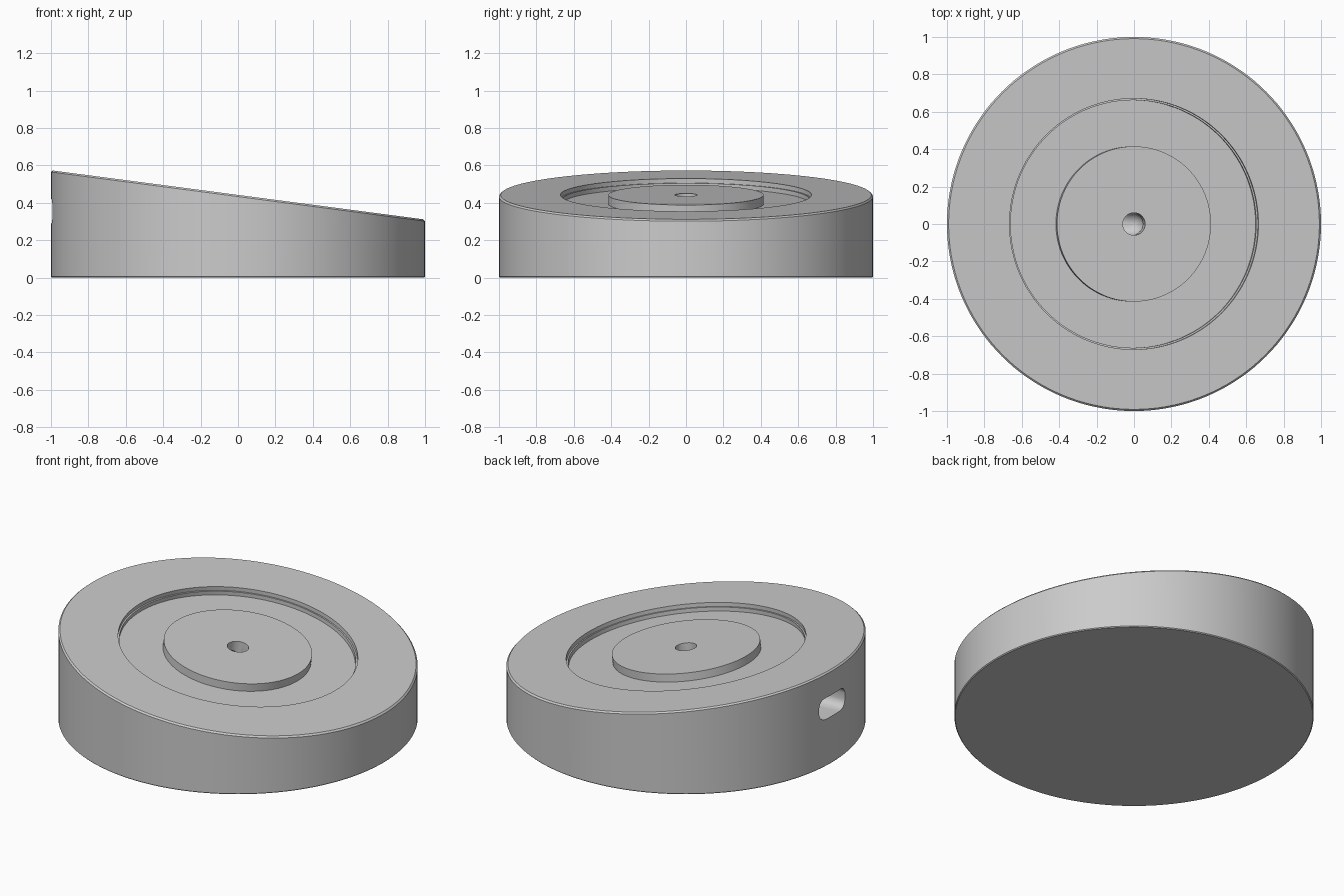
import bpy, bmesh, math
from mathutils import Matrix, Vector

if "Cube" in bpy.data.objects:
    bpy.data.objects.remove(bpy.data.objects["Cube"])

TILT = math.radians(7.5)
TOP = 0.442                      # height of the sloped top at the centre
SLOPE = math.tan(TILT)
SEG = 144

grey = bpy.data.materials.new("plain grey")
grey.diffuse_color = (0.6, 0.6, 0.6, 1)
grey.use_nodes = True
grey.node_tree.nodes["Principled BSDF"].inputs["Base Color"].default_value = grey.diffuse_color


def make(name, bm):
    bmesh.ops.recalc_face_normals(bm, faces=bm.faces)
    mesh = bpy.data.meshes.new(name)
    bm.to_mesh(mesh)
    bm.free()
    mesh.materials.append(grey)
    obj = bpy.data.objects.new(name, mesh)
    bpy.context.collection.objects.link(obj)
    return obj


def lathe(profile, seg, closed=False):
    """Spin (radius, z) points; an open profile gets flat end caps."""
    bm = bmesh.new()
    rings = [[bm.verts.new((r * math.cos(2 * math.pi * i / seg),
                            r * math.sin(2 * math.pi * i / seg), z))
              for i in range(seg)] for r, z in profile]
    pairs = list(zip(rings, rings[1:]))
    if closed:
        pairs.append((rings[-1], rings[0]))
    else:
        bm.faces.new(rings[0])
        bm.faces.new(rings[-1])
    for a, b in pairs:
        for i in range(seg):
            j = (i + 1) % seg
            bm.faces.new((a[i], a[j], b[j], b[i]))
    return bm


# wedge-topped round body with a fine edge bevel
bm = lathe([(0.995, 0), (1, 0.005), (1, TOP - 0.009), (0.991, TOP)], SEG)
for v in bm.verts:
    if v.co.z > 0.1:
        v.co.z -= SLOPE * v.co.x
body = make("sloped_base", bm)

# cutters that follow the sloped top
tilted = Matrix.Translation((0, 0, TOP)) @ Matrix.Rotation(TILT, 4, 'Y')

# ring recess with a small ledge, leaving the centre disc
bm = lathe([(0.415, -0.048), (0.662, -0.048), (0.662, -0.024),
            (0.671, -0.024), (0.671, 0.05), (0.415, 0.05)], SEG, closed=True)
bm.transform(tilted)
recess = make("ring_recess_cutter", bm)

# centre hole
bm = lathe([(0.06, -0.1), (0.06, 0.1)], 48)
bm.transform(tilted)
hole = make("centre_hole_cutter", bm)

# cable tunnel: rounded end under the hole, flaring to the side slot
bm = bmesh.new()
bmesh.ops.create_uvsphere(bm, u_segments=32, v_segments=16, radius=0.062,
                          matrix=Matrix.Translation((-0.014, 0, 0.335)))
for x in (-0.9, -1.1):
    for i in range(32):
        a = 2 * math.pi * (i + 0.5) / 32
        side = 0.075 if math.cos(a) > 0 else -0.075
        bm.verts.new((x, side + 0.05 * math.cos(a),
                      0.355 + math.copysign(0.015, math.sin(a)) + 0.05 * math.sin(a)))
result = bmesh.ops.convex_hull(bm, input=bm.verts)
junk = {g for g in result["geom_interior"] + result["geom_unused"]
        if isinstance(g, bmesh.types.BMVert)}
bmesh.ops.delete(bm, geom=list(junk), context='VERTS')
loose = [f for f in bm.faces if all(len(e.link_faces) < 2 for e in f.edges)]
bmesh.ops.delete(bm, geom=loose, context='FACES')
tunnel = make("cable_tunnel_cutter", bm)

# cut the body
bpy.context.view_layer.objects.active = body
body.select_set(True)
for cutter in (recess, hole, tunnel):
    mod = body.modifiers.new("cut", 'BOOLEAN')
    mod.operation = 'DIFFERENCE'
    mod.solver = 'EXACT'
    mod.object = cutter
    bpy.ops.object.modifier_apply(modifier=mod.name)
    bpy.data.objects.remove(cutter, do_unlink=True)

bpy.ops.object.shade_smooth_by_angle(angle=math.radians(25))
